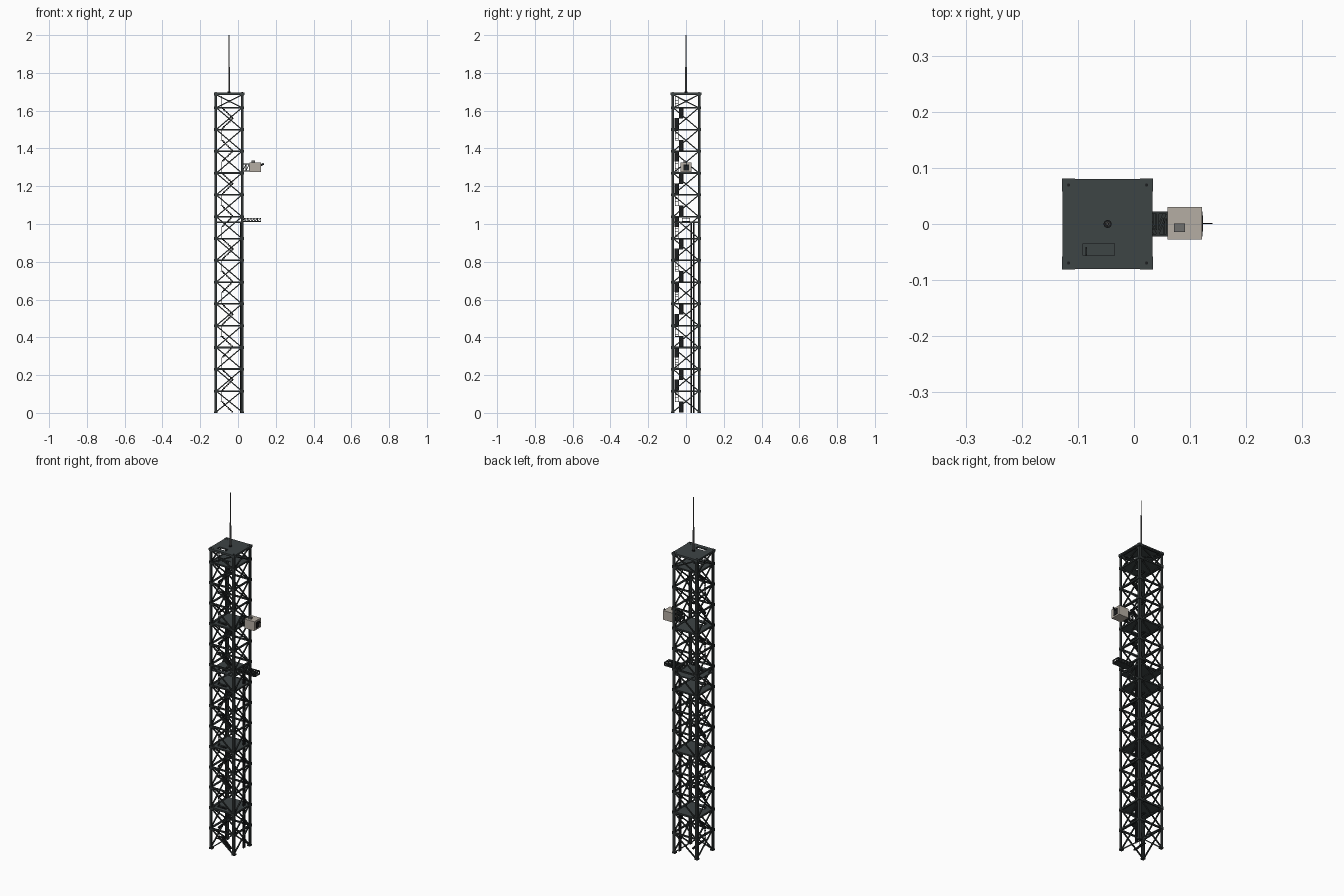
import bpy, bmesh, math
from mathutils import Vector, Matrix

if "Cube" in bpy.data.objects:
    bpy.data.objects.remove(bpy.data.objects["Cube"])

CX = -0.047          # tower axis
HALF = 0.077         # outer half width of the legs
BAY = 0.1154         # height of one lattice bay
TOP = 1.69


def mat(name, c):
    m = bpy.data.materials.new(name)
    m.diffuse_color = (*c, 1)
    m.use_nodes = True
    m.node_tree.nodes["Principled BSDF"].inputs["Base Color"].default_value = m.diffuse_color
    return m


STEEL = mat("dark steel", (0.030, 0.036, 0.036))
DECK = mat("deck slate", (0.048, 0.058, 0.060))
BLACK = mat("black", (0.012, 0.013, 0.014))
BEIGE = mat("beige panel", (0.46, 0.42, 0.37))
GREY = mat("mid grey", (0.16, 0.16, 0.155))


class Part:
    """Collects boxes and bars into one object."""

    def __init__(self, name, material):
        self.name, self.material, self.bm = name, material, bmesh.new()

    def box(self, x0, x1, y0, y1, z0, z1):
        m = Matrix.Translation(((x0 + x1) / 2, (y0 + y1) / 2, (z0 + z1) / 2))
        m = m @ Matrix.Diagonal((x1 - x0, y1 - y0, z1 - z0, 1))
        bmesh.ops.create_cube(self.bm, size=1, matrix=m)

    def bar(self, a, b, w, h=None):
        a, b = Vector(a), Vector(b)
        d = b - a
        rot = d.to_track_quat('Z', 'Y').to_matrix().to_4x4()
        m = Matrix.Translation((a + b) / 2) @ rot @ Matrix.Diagonal((w, h or w, d.length, 1))
        bmesh.ops.create_cube(self.bm, size=1, matrix=m)

    def rod(self, a, b, r1, r2=None, n=8):
        a, b = Vector(a), Vector(b)
        d = b - a
        m = Matrix.Translation((a + b) / 2) @ d.to_track_quat('Z', 'Y').to_matrix().to_4x4()
        bmesh.ops.create_cone(self.bm, cap_ends=True, segments=n, radius1=r1,
                              radius2=r2 or r1, depth=d.length, matrix=m)

    def done(self):
        me = bpy.data.meshes.new(self.name)
        self.bm.to_mesh(me)
        self.bm.free()
        me.materials.append(self.material)
        ob = bpy.data.objects.new(self.name, me)
        bpy.context.collection.objects.link(ob)
        return ob


def side_point(k, u, z, off):
    """Point on tower face k: u runs along the face, off is distance from the axis."""
    p = Matrix.Rotation(k * math.pi / 2, 3, 'Z') @ Vector((u, -off, z))
    return p + Vector((CX, 0, 0))


levels = [BAY * k for k in range(1, 15)]
corners = [(sx, sy) for sx in (-1, 1) for sy in (-1, 1)]

# Corner legs: angle sections with foot plates
legs = Part("corner_legs", STEEL)
for sx, sy in corners:
    def span(s, a, b):
        return sorted((s * a, s * b))
    xo = [CX + v for v in span(sx, HALF - 0.014, HALF)]
    xt = [CX + v for v in span(sx, HALF - 0.005, HALF)]
    yo, yt = span(sy, HALF - 0.014, HALF), span(sy, HALF - 0.005, HALF)
    legs.box(*xo, *yt, 0, TOP)
    legs.box(*xt, *yo, 0, TOP)
    legs.box(xo[0] - 0.002, xo[1] + 0.002, yo[0] - 0.002, yo[1] + 0.002, 0, 0.008)
legs.done()

# Horizontals, crossed diagonals and joint plates on all four faces
girts = Part("horizontal_girts", STEEL)
braces = Part("cross_braces", STEEL)
plates = Part("joint_plates", STEEL)
for k in range(4):
    for z in levels + [TOP - 0.004]:
        girts.bar(side_point(k, -HALF, z, 0.073), side_point(k, HALF, z, 0.073), 0.008)
        for s in (-1, 1):
            plates.bar(side_point(k, s * 0.068, z - 0.007, 0.0785),
                       side_point(k, s * 0.068, z + 0.007, 0.0785),
                       *((0.021, 0.003) if k % 2 == 0 else (0.003, 0.021)))
    ends = [0.006] + levels + [TOP - 0.006]
    for z0, z1 in zip(ends, ends[1:]):
        for s, off in ((1, 0.070), (-1, 0.074)):
            braces.bar(side_point(k, -s * 0.068, z0, off), side_point(k, s * 0.068, z1, off), 0.006)
        zm = (z0 + z1) / 2
        plates.bar(side_point(k, 0, zm - 0.006, 0.072), side_point(k, 0, zm + 0.006, 0.072),
                   *((0.012, 0.006) if k % 2 == 0 else (0.006, 0.012)))
for p in (girts, braces, plates):
    p.done()


# Decks with a stair opening
def deck(name, z, half, t, hole):
    d = Part(name, DECK)
    hx0, hx1, hy0, hy1 = hole
    x0, x1 = CX - half, CX + half
    d.box(x0, x1, -half, hy0, z - t, z)
    d.box(x0, x1, hy1, half, z - t, z)
    d.box(x0, hx0, hy0, hy1, z - t, z)
    d.box(hx1, x1, hy0, hy1, z - t, z)
    d.done()


front_hole = (-0.091, -0.035, -0.056, -0.035)
rear_hole = (-0.091, -0.035, -0.034, -0.013)
for i, z in enumerate((0.237, 0.580, 0.926, 1.012, 1.275)):
    deck(f"deck_{i + 1}", z, 0.076, 0.006, front_hole)
deck("upper_deck", 1.618, 0.076, 0.006, rear_hole)
deck("top_deck", 1.695, 0.080, 0.007, front_hole)

# Corner caps and bolts on the top deck
caps = Part("top_corner_caps", DECK)
bolts = Part("top_bolts", BLACK)
for sx, sy in corners:
    x, y = CX + sx * 0.0695, sy * 0.0695
    caps.box(x - 0.0115, x + 0.0115, y - 0.0115, y + 0.0115, 1.684, 1.6955)
    bolts.rod((x, y, 1.695), (x, y, 1.698), 0.003)
caps.done()
bolts.done()

# Stair flights in two lanes, joined by short ladders
flights = Part("stair_flights", STEEL)
treads = Part("stair_treads", BLACK)
ladders = Part("ladder_links", STEEL)
LANE_A, LANE_B, RISE, PERIOD = -0.049, -0.025, 0.056, 0.173
XL, XR = CX - 0.038, CX + 0.020


def flight(y, xa, xb, z):
    a, b = Vector((xa, y, z)), Vector((xb, y, z + RISE))
    for dy in (-0.0095, 0.0095):
        flights.bar(a + Vector((0, dy, 0)), b + Vector((0, dy, 0)), 0.003)
    for i in range(8):
        p = a.lerp(b, (i + 0.5) / 8)
        treads.box(p.x - 0.0045, p.x + 0.0045, y - 0.0085, y + 0.0085, p.z - 0.005, p.z + 0.002)
    flights.box(xb - 0.007, xb + 0.007, LANE_A - 0.009, LANE_B + 0.009, z + RISE - 0.003, z + RISE)


for i in range(10):
    z = -0.052 + PERIOD * i
    if i:
        flight(LANE_A, XL, XR, z)
    flight(LANE_B, XR, XL, z + RISE)
    for dy in (-0.007, 0.007):
        ladders.bar((XL, LANE_A + dy, z + 2 * RISE), (XL, LANE_A + dy, z + PERIOD), 0.0025)
    for j in range(4):
        zr = z + 2 * RISE + 0.008 + j * 0.014
        ladders.bar((XL, LANE_A - 0.007, zr), (XL, LANE_A + 0.007, zr), 0.002)
for p in (flights, treads, ladders):
    p.done()

# Mast on the roof
mast = Part("antenna_mast", GREY)
mast.rod((CX, 0, 1.69), (CX, 0, 1.83), 0.0045, 0.004)
mast.rod((CX, 0, 1.83), (CX, 0, 2.0), 0.003, 0.002)
mast.done()
base = Part("mast_base", BLACK)
base.rod((CX, 0, 1.694), (CX, 0, 1.702), 0.0075)
base.done()

# Cable risers up to the lower arm
cables = Part("cable_risers", BLACK)
for y in (0.029, 0.040):
    cables.rod((0.014, y, 0), (0.014, y, 1.008), 0.004)
cables.done()


# Small horizontal truss used for both side arms
def truss(name, x0, x1, hy, z0, z1, n, w):
    t = Part(name, STEEL)
    for y in (-hy, hy):
        for z in (z0, z1):
            t.bar((x0, y, z), (x1, y, z), w)
    for i in range(n + 1):
        x = x0 + (x1 - x0) * i / n
        for y in (-hy, hy):
            t.bar((x, y, z0), (x, y, z1), w)
        for z in (z0, z1):
            t.bar((x, -hy, z), (x, hy, z), w)
        if i < n:
            xn = x0 + (x1 - x0) * (i + 1) / n
            s = 1 if i % 2 else -1
            for y in (-hy, hy):
                t.bar((x, y, z0), (xn, y, z1), w * 0.8)
            for z in (z0, z1):
                t.bar((x, -s * hy, z), (xn, s * hy, z), w * 0.8)
    return t


arm = truss("lower_arm", 0.02, 0.120, 0.020, 1.013, 1.030, 6, 0.004)
arm.box(0.02, 0.121, -0.018, 0.018, 1.010, 1.014)
arm.done()
truss("cabin_bracket", 0.025, 0.060, 0.020, 1.281, 1.318, 2, 0.004).done()

# Equipment cabin with window, visor and roof unit
cabin = Part("cabin", BEIGE)
cabin.box(0.060, 0.121, -0.028, 0.030, 1.274, 1.326)
cabin.done()
window = Part("cabin_window", BLACK)
window.box(0.120, 0.123, -0.013, 0.015, 1.282, 1.316)
window.bar((0.1215, 0.001, 1.318), (0.126, 0.001, 1.308), 0.002, 0.030)
window.done()
roof = Part("cabin_roof_unit", GREY)
roof.box(0.071, 0.091, -0.014, 0.001, 1.326, 1.336)
roof.done()
